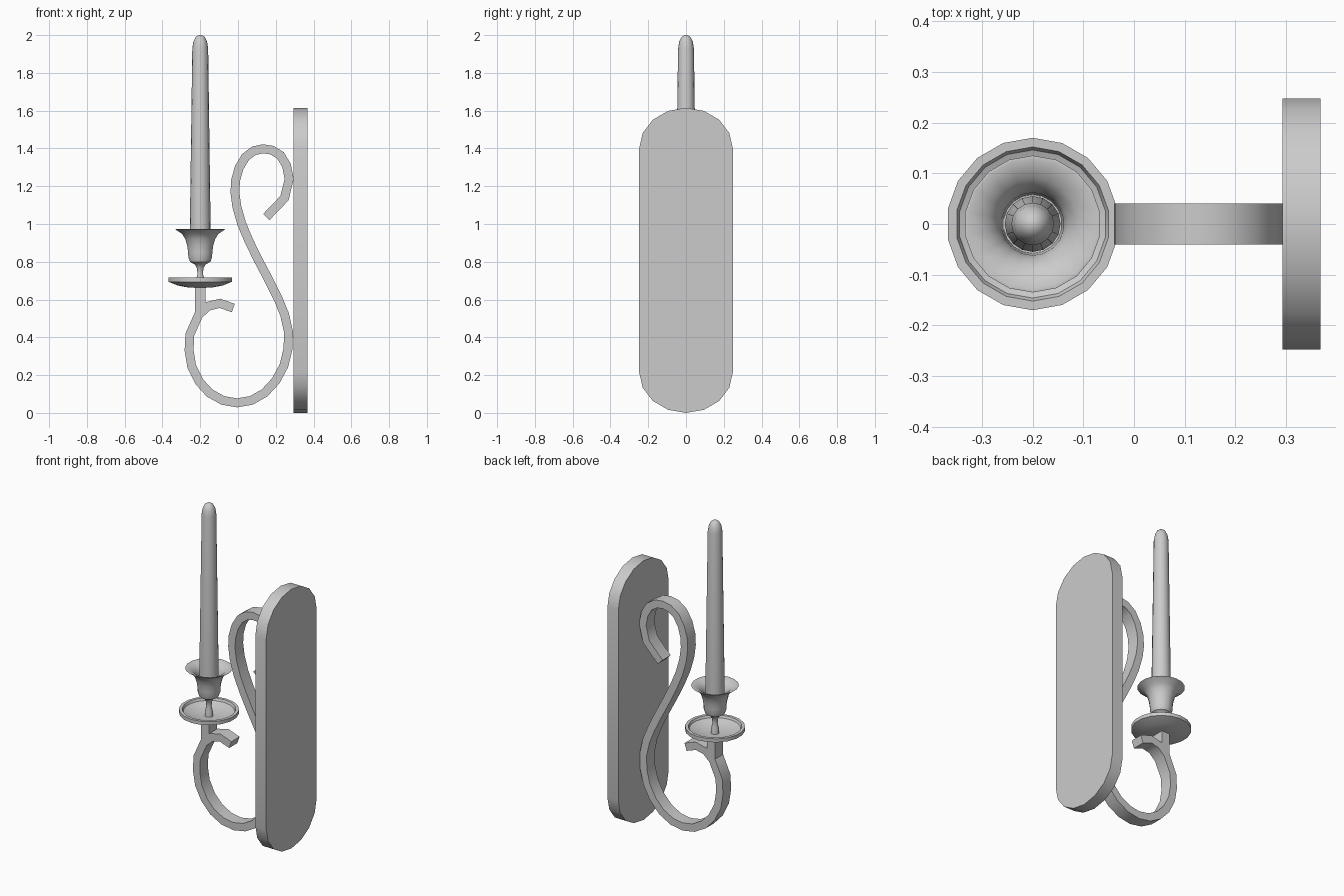
import bpy, bmesh
from math import sin, cos, pi
from mathutils import Vector

if "Cube" in bpy.data.objects:
    bpy.data.objects.remove(bpy.data.objects["Cube"])

CX = -0.2  # candle axis


def finish(name, bm, smooth=True):
    bmesh.ops.remove_doubles(bm, verts=bm.verts, dist=1e-5)
    bmesh.ops.recalc_face_normals(bm, faces=bm.faces)
    me = bpy.data.meshes.new(name)
    bm.to_mesh(me)
    bm.free()
    ob = bpy.data.objects.new(name, me)
    bpy.context.collection.objects.link(ob)
    if smooth:
        bpy.ops.object.select_all(action='DESELECT')
        ob.select_set(True)
        bpy.context.view_layer.objects.active = ob
        bpy.ops.object.shade_smooth_by_angle(angle=0.61)
    return ob


def lathe(name, profile, n=18):
    bm = bmesh.new()
    rings = [[bm.verts.new((CX + r * cos(2 * pi * i / n + pi / 2), r * sin(2 * pi * i / n + pi / 2), z))
              for i in range(n)] for r, z in profile]
    for a, b in zip(rings, rings[1:]):
        for i in range(n):
            j = (i + 1) % n
            bm.faces.new((a[i], a[j], b[j], b[i]))
    return finish(name, bm)


# Wall plate: elongated outline with rounded ends
bm = bmesh.new()
outline = []
for zc, start in ((1.40, 0), (0.215, pi)):
    for i in range(9):
        a = start + pi * i / 8
        outline.append((0.248 * cos(a), zc + 0.215 * sin(a)))
back = bm.faces.new([bm.verts.new((0.293, y, z)) for y, z in outline])
ext = bmesh.ops.extrude_face_region(bm, geom=[back], use_keep_orig=True)
bmesh.ops.translate(bm, vec=(0.075, 0, 0),
                    verts=[v for v in ext['geom'] if isinstance(v, bmesh.types.BMVert)])
finish("wall_plate", bm)

# Scroll arm: flat bar swept along an S-shaped path (x, z)
path = [(0.15, 1.037), (0.246, 1.137), (0.271, 1.238), (0.257, 1.31), (0.225, 1.363),
        (0.18, 1.391), (0.132, 1.398), (0.085, 1.388), (0.04, 1.355), (0.006, 1.298),
        (-0.013, 1.23), (-0.016, 1.165), (-0.006, 1.09), (0.02, 1.0), (0.058, 0.91),
        (0.107, 0.81), (0.16, 0.71), (0.21, 0.61), (0.247, 0.52), (0.267, 0.43),
        (0.265, 0.34), (0.243, 0.25), (0.2, 0.17), (0.14, 0.105), (0.07, 0.066),
        (-0.005, 0.053), (-0.08, 0.066), (-0.15, 0.105), (-0.205, 0.165), (-0.245, 0.245),
        (-0.259, 0.33), (-0.255, 0.415), (-0.208, 0.52), (-0.158, 0.565), (-0.095, 0.58),
        (-0.025, 0.555)]
pts = [Vector(p) for p in path]
HALF_T, HALF_W = 0.0235, 0.04
bm = bmesh.new()
sections = []
for i, p in enumerate(pts):
    d0 = (p - pts[i - 1]).normalized() if i else (pts[1] - p).normalized()
    d1 = (pts[i + 1] - p).normalized() if i < len(pts) - 1 else d0
    t = (d0 + d1).normalized()
    off = Vector((-t.y, t.x)) * HALF_T / max(t.dot(d0), 0.5)
    sections.append([bm.verts.new((p.x + s * off.x, y, p.y + s * off.y))
                     for s, y in ((1, -HALF_W), (1, HALF_W), (-1, HALF_W), (-1, -HALF_W))])
for a, b in zip(sections, sections[1:]):
    for k in range(4):
        bm.faces.new((a[k], a[(k + 1) % 4], b[(k + 1) % 4], b[k]))
bm.faces.new(sections[0])
bm.faces.new(sections[-1])
finish("scroll_arm", bm)

# Upright bar between the arm and the drip pan
bm = bmesh.new()
bmesh.ops.create_cube(bm, size=1)
for v in bm.verts:
    v.co = (CX + v.co.x * 0.056, v.co.y * 0.08, 0.6 + v.co.z * 0.15)
finish("upright_bar", bm, False)

# Drip pan
lathe("drip_pan", [(0, 0.662), (0.06, 0.663), (0.12, 0.674), (0.17, 0.694), (0.17, 0.716),
                   (0.152, 0.716), (0.146, 0.702), (0.11, 0.688), (0.06, 0.677), (0, 0.675)])

# Candle cup on a slim stem
lathe("candle_cup", [(0, 0.67), (0.024, 0.675), (0.021, 0.71), (0.015, 0.735), (0.017, 0.765),
                     (0.028, 0.785), (0.055, 0.80), (0.064, 0.825), (0.065, 0.85),
                     (0.07, 0.885), (0.08, 0.92), (0.098, 0.948), (0.135, 0.972),
                     (0.128, 0.973), (0.09, 0.955), (0.07, 0.93), (0.062, 0.90),
                     (0.058, 0.83), (0, 0.825)])

# Tapered candle
lathe("candle", [(0, 0.826), (0.055, 0.826), (0.055, 0.98), (0.042, 1.93), (0.036, 1.965),
                 (0.024, 1.99), (0.01, 1.999), (0, 2.0)], 16)
